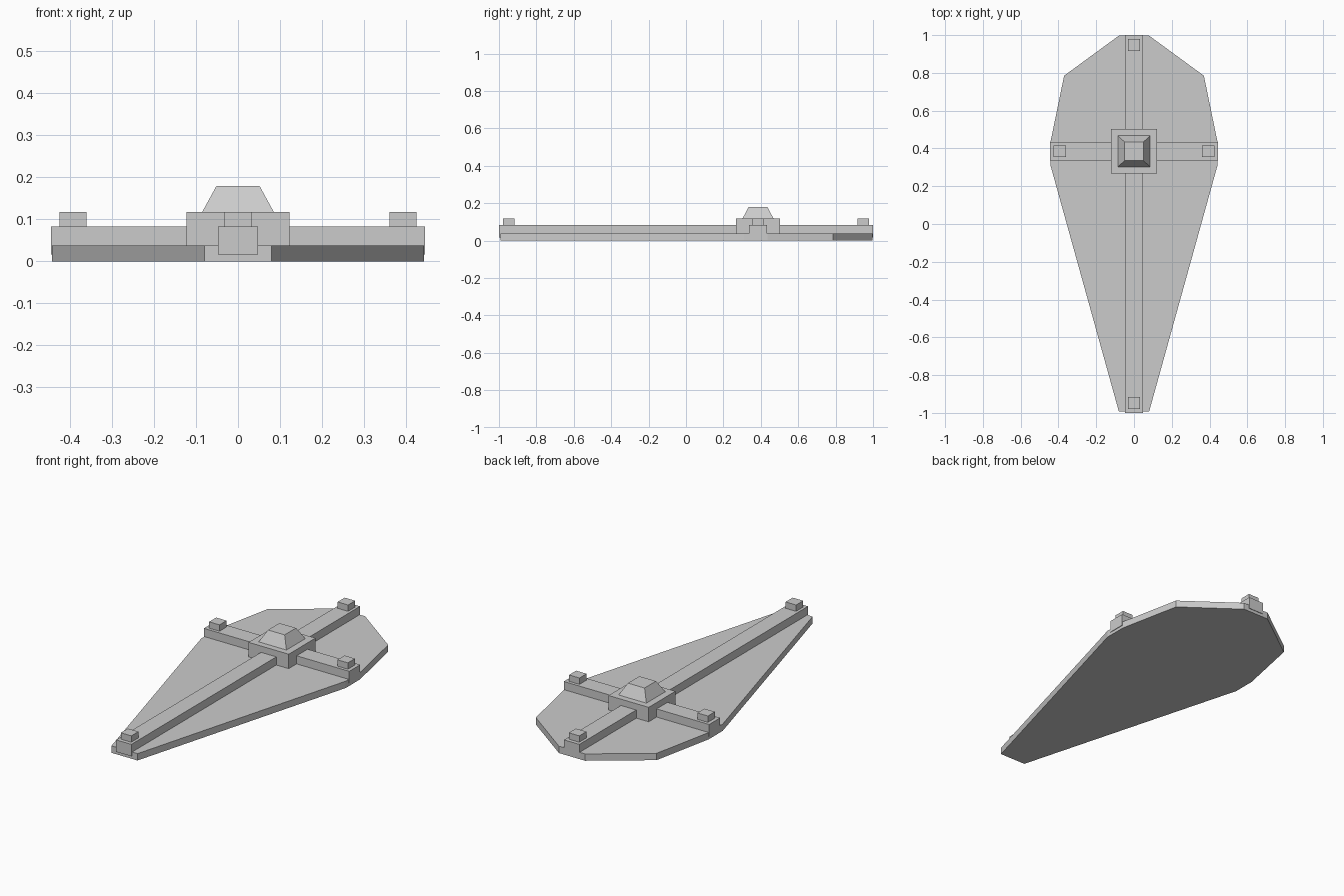
import bpy, bmesh

if "Cube" in bpy.data.objects:
    bpy.data.objects.remove(bpy.data.objects["Cube"])

CY = 0.385  # y of the crossing


def make(name, bottom, top, z0, z1):
    """Loft between two outlines of equal point count."""
    bm = bmesh.new()
    lo = [bm.verts.new((x, y, z0)) for x, y in bottom]
    hi = [bm.verts.new((x, y, z1)) for x, y in top]
    bm.faces.new(lo[::-1])
    bm.faces.new(hi)
    n = len(lo)
    for i in range(n):
        j = (i + 1) % n
        bm.faces.new((lo[i], lo[j], hi[j], hi[i]))
    bmesh.ops.recalc_face_normals(bm, faces=bm.faces)
    mesh = bpy.data.meshes.new(name)
    bm.to_mesh(mesh)
    bm.free()
    obj = bpy.data.objects.new(name, mesh)
    bpy.context.collection.objects.link(obj)
    return obj


def rect(cx, cy, hx, hy):
    return [(cx - hx, cy - hy), (cx + hx, cy - hy), (cx + hx, cy + hy), (cx - hx, cy + hy)]


def box(name, cx, cy, hx, hy, z0, z1):
    return make(name, rect(cx, cy, hx, hy), rect(cx, cy, hx, hy), z0, z1)


# Board: mirrored kite-like outline
half = [(0.08, -0.993), (0.442, 0.31), (0.442, 0.435), (0.37, 0.785), (0.08, 0.997)]
outline = half + [(-x, y) for x, y in reversed(half)]
make("shield_board", outline, outline, 0.0, 0.038)

# Crossed straps
box("long_strap", 0, 0, 0.047, 1.0, 0.017, 0.083)
box("cross_strap", 0, CY, 0.445, 0.048, 0.017, 0.083)

# Central boss with tapered cap
box("boss_base", 0, CY, 0.123, 0.117, 0.017, 0.118)
make("boss_cap", rect(0, CY, 0.085, 0.083), rect(0, CY, 0.051, 0.05), 0.118, 0.18)

# Studs at the strap ends
for name, x, y in (("left", -0.393, CY), ("right", 0.393, CY),
                   ("top", 0, 0.948), ("bottom", 0, -0.948)):
    box(name + "_stud", x, y, 0.032, 0.031, 0.075, 0.118)
